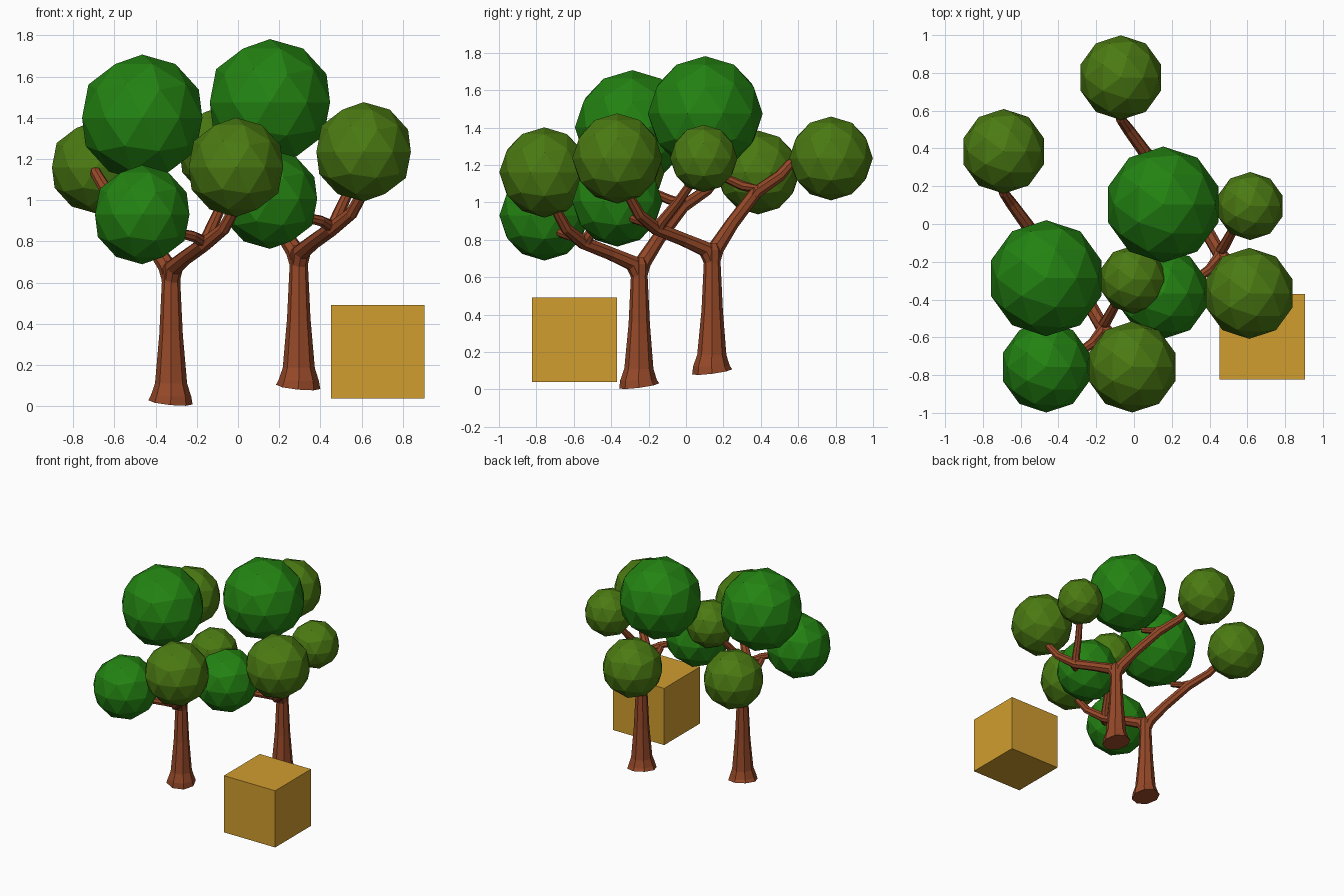
import bpy, bmesh, math
from mathutils import Vector

if "Cube" in bpy.data.objects:
    bpy.data.objects.remove(bpy.data.objects["Cube"])


def material(name, rgb):
    m = bpy.data.materials.new(name)
    m.diffuse_color = (*rgb, 1)
    m.use_nodes = True
    m.node_tree.nodes["Principled BSDF"].inputs["Base Color"].default_value = m.diffuse_color
    return m


BARK = material("brown bark", (0.30, 0.065, 0.021))
GREEN = material("leaf green", (0.017, 0.225, 0.006))
OLIVE = material("olive green", (0.070, 0.195, 0.006))
ORANGE = material("amber", (0.64, 0.34, 0.029))


def finish(bm, name, mat):
    bmesh.ops.recalc_face_normals(bm, faces=bm.faces)
    me = bpy.data.meshes.new(name)
    bm.to_mesh(me)
    bm.free()
    me.materials.append(mat)
    ob = bpy.data.objects.new(name, me)
    bpy.context.collection.objects.link(ob)
    return ob


def tube(bm, path, sides=8):
    """Capped, tapered tube through (x, y, z, radius) points."""
    pts = [Vector(p[:3]) for p in path]
    rings = []
    for i, p in enumerate(pts):
        t = pts[min(i + 1, len(pts) - 1)] - pts[max(i - 1, 0)]
        q = Vector((0, 0, 1)).rotation_difference(t.normalized())
        rings.append([bm.verts.new(p + q @ Vector((
            path[i][3] * math.cos(2 * math.pi * k / sides),
            path[i][3] * math.sin(2 * math.pi * k / sides), 0)))
            for k in range(sides)])
    for a, b in zip(rings, rings[1:]):
        for k in range(sides):
            j = (k + 1) % sides
            bm.faces.new((a[k], a[j], b[j], b[k]))
    bm.faces.new(rings[0][::-1])
    bm.faces.new(rings[-1])


# Trunk and branch paths of one tree: x, y, z, radius
TRUNK = [(-.328, -.25, .019, .108), (-.325, -.254, .05, .098), (-.325, -.252, .11, .078),
         (-.325, -.25, .35, .057), (-.325, -.25, .60, .045), (-.325, -.25, .67, .048),
         (-.325, -.25, .705, .03)]
BRANCHES = [
    # rear limb and its short fork
    [(-.325, -.25, .60, .040), (-.345, -.23, .68, .044), (-.43, -.145, .81, .037),
     (-.555, -.02, .975, .035), (-.65, .11, 1.065, .031), (-.69, .165, 1.13, .027),
     (-.695, .22, 1.17, .024)],
    [(-.53, -.04, .95, .030), (-.56, -.02, .995, .030), (-.555, -.09, 1.015, .026),
     (-.54, -.19, 1.06, .022)],
    # front limb ending in the right crown
    [(-.325, -.25, .60, .040), (-.31, -.285, .675, .044), (-.25, -.40, .725, .037),
     (-.165, -.55, .785, .037), (-.07, -.64, .86, .031), (-.02, -.69, .95, .027),
     (-.01, -.71, 1.03, .024)],
    # forks to the left crown and the small crown
    [(-.18, -.52, .775, .030), (-.17, -.56, .80, .030), (-.22, -.63, .825, .026),
     (-.33, -.71, .85, .022)],
    [(-.17, -.54, .775, .030), (-.15, -.52, .82, .030), (-.10, -.43, .93, .026),
     (-.04, -.34, 1.06, .022)],
]
# Crowns: name, centre, radius, material
CROWNS = [
    ("large_crown", (-.465, -.287, 1.40), .307, GREEN),
    ("left_crown", (-.465, -.757, .93), .241, GREEN),
    ("right_crown", (-.01, -.757, 1.16), .241, OLIVE),
    ("small_crown", (-.005, -.295, 1.16), .180, OLIVE),
    ("rear_crown", (-.69, .385, 1.16), .224, OLIVE),
]

# Two identical trees, the second shifted back and up
for label, offset in (("left_tree", Vector((0, 0, 0))), ("right_tree", Vector((.62, .39, .075)))):
    bm = bmesh.new()
    for path in [TRUNK] + BRANCHES:
        tube(bm, path)
    finish(bm, label + "_trunk", BARK).location = offset
    for name, centre, radius, mat in CROWNS:
        bm = bmesh.new()
        bmesh.ops.create_icosphere(bm, subdivisions=2, radius=radius)
        finish(bm, label + "_" + name, mat).location = Vector(centre) + offset

# Plain box beside the trees
bm = bmesh.new()
bmesh.ops.create_cube(bm, size=.453)
finish(bm, "box", ORANGE).location = (.678, -.596, .265)
